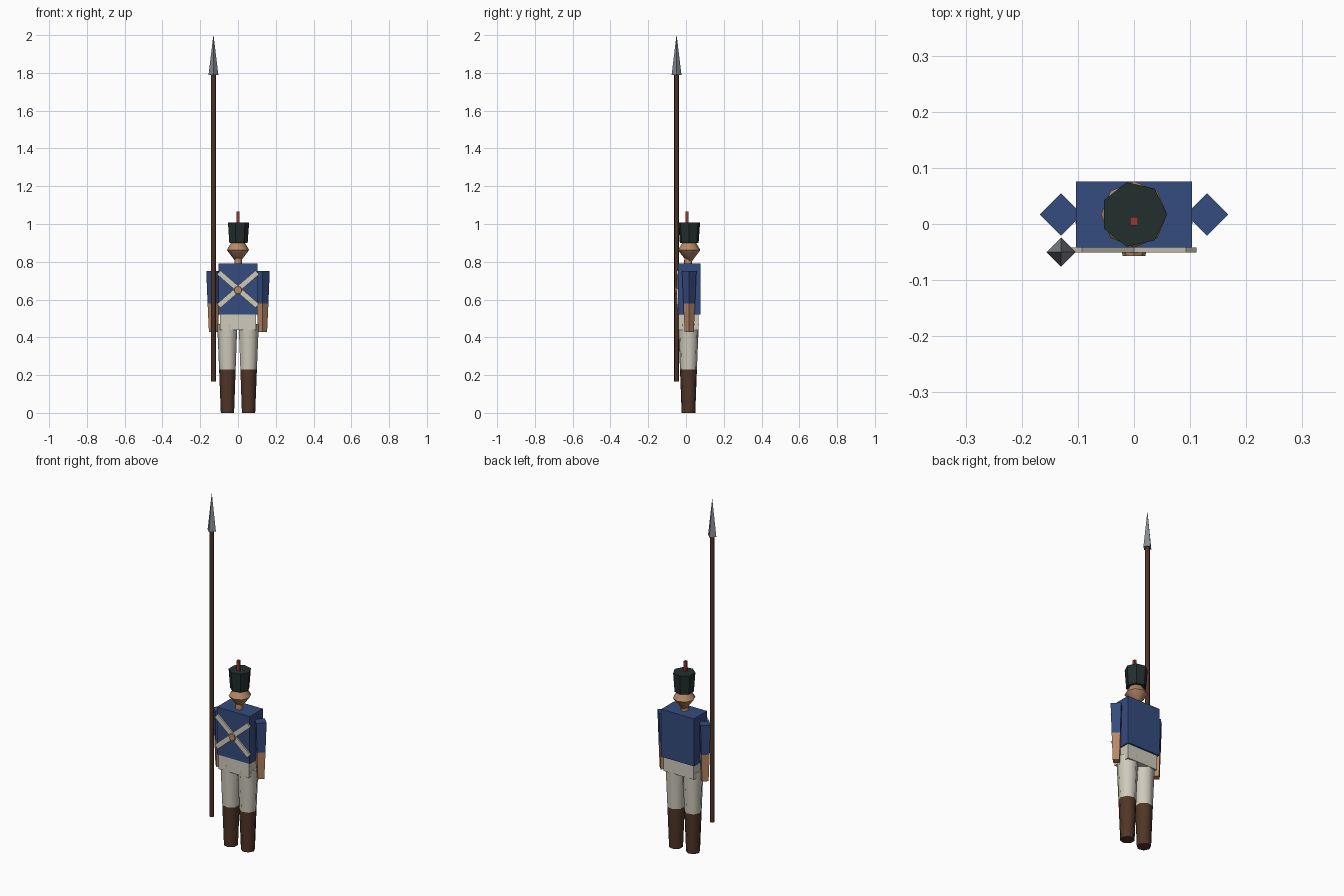
import bpy, bmesh, math
from mathutils import Matrix

if "Cube" in bpy.data.objects:
    bpy.data.objects.remove(bpy.data.objects["Cube"])


def material(name, rgb):
    m = bpy.data.materials.new(name)
    m.use_nodes = True
    m.diffuse_color = (*rgb, 1)
    m.node_tree.nodes["Principled BSDF"].inputs["Base Color"].default_value = (*rgb, 1)
    return m


blue = material("coat blue", (.036, .072, .21))
cream = material("cream cloth", (.62, .59, .50))
skin = material("skin", (.48, .25, .14))
boot = material("boot brown", (.08, .037, .021))
wood = material("dark wood", (.075, .033, .021))
felt = material("black green felt", (.016, .028, .026))
red = material("plume red", (.30, .04, .035))
steel = material("steel", (.24, .26, .29))

MID = .017  # front-to-back centre of the body


def finish(name, bm, mats, smooth):
    bmesh.ops.recalc_face_normals(bm, faces=bm.faces)
    mesh = bpy.data.meshes.new(name)
    bm.to_mesh(mesh)
    bm.free()
    for m in mats:
        mesh.materials.append(m)
    ob = bpy.data.objects.new(name, mesh)
    bpy.context.collection.objects.link(ob)
    if smooth:
        bpy.ops.object.select_all(action='DESELECT')
        ob.select_set(True)
        bpy.context.view_layer.objects.active = ob
        bpy.ops.object.shade_smooth_by_angle(angle=math.radians(60))
    return ob


def turned(name, x, y, profile, sides, mats, split=None, smooth=False, face=1):
    """Stack of (z, radius) rings; faces above the split height use the second material."""
    bm = bmesh.new()
    rings = []
    for z, r in profile:
        angles = [2 * math.pi * i / sides for i in range(sides)]
        rings.append([bm.verts.new((x + face * r * math.cos(a), y + r * math.sin(a), z))
                      for a in angles])
    for low, high in zip(rings, rings[1:]):
        for i in range(sides):
            j = (i + 1) % sides
            bm.faces.new((low[i], low[j], high[j], high[i]))
    bm.faces.new(rings[0])
    bm.faces.new(rings[-1])
    if split is not None:
        for f in bm.faces:
            f.material_index = int(f.calc_center_median().z > split)
    return finish(name, bm, mats, smooth)


def box(name, centre, size, mat, tilt=0):
    bm = bmesh.new()
    place = Matrix.Translation(centre) @ Matrix.Rotation(tilt, 4, 'Y') @ Matrix.Diagonal((*size, 1))
    bmesh.ops.create_cube(bm, size=1, matrix=place)
    return finish(name, bm, [mat], False)


# Body
box("coat", (0, MID, .655), (.206, .118, .27), blue)
box("hips", (0, MID - .003, .48), (.19, .106, .084), cream)

# Crossed belts with a round buckle
for side, name in ((1, "belt_left"), (-1, "belt_right")):
    box(name, (0, -.046, .655), (.27, .009, .028), cream, side * math.radians(41))
buckle = turned("buckle", 0, 0, [(-.004, .022), (.004, .020)], 8, [skin])
buckle.rotation_euler.x = math.pi / 2
buckle.location = (0, -.053, .65)

# Limbs
for side, name in ((-1, "right"), (1, "left")):
    turned(name + "_arm", side * .13, MID, [(.427, .024), (.58, .031), (.75, .038)],
           4, [skin, blue], .58)
    turned(name + "_leg", side * .054, MID - .004, [(0, .037), (.23, .046), (.47, .056)],
           7, [boot, cream], .23, smooth=True, face=side)

# Head, hat and plume
turned("neck", 0, MID - .006, [(.78, .022), (.83, .02)], 7, [skin], smooth=True)
turned("head", 0, MID, [(.80, .012), (.862, .059), (.92, .025)], 8, [skin], smooth=True)
turned("hat", 0, MID, [(.90, .051), (1.008, .059)], 7, [felt])
box("plume", (0, .005, 1.03), (.015, .015, .07), red)

# Spear
turned("spear_shaft", -.13, -.05, [(.165, .013), (1.8, .013)], 7, [wood], smooth=True)
turned("spear_head", -.13, -.05, [(1.79, .026), (2, .0005)], 4, [steel])
